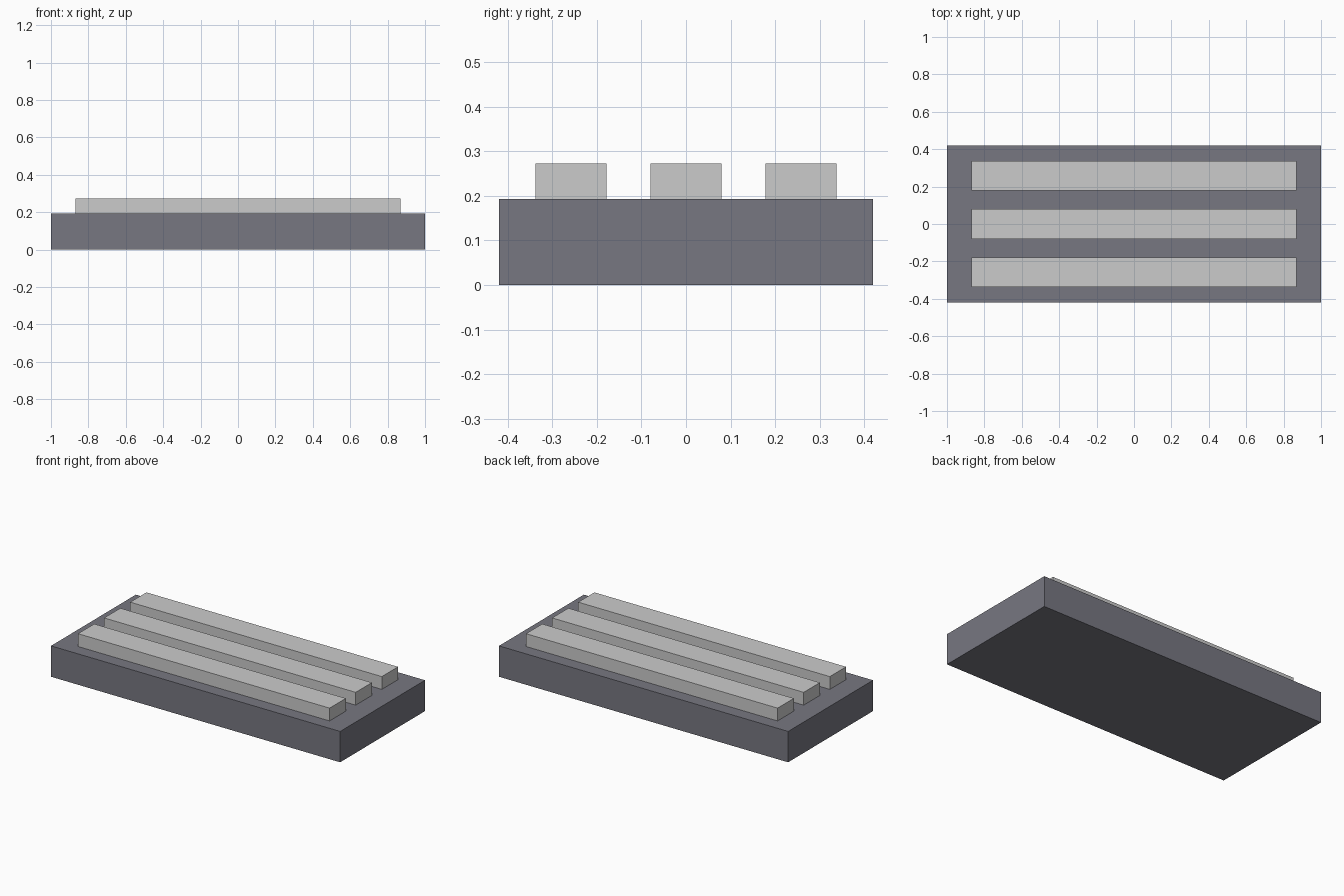
import bpy

if "Cube" in bpy.data.objects:
    bpy.data.objects.remove(bpy.data.objects["Cube"])

BASE_TOP = 0.193
STRIP_TOP = 0.273


def material(name, color):
    mat = bpy.data.materials.new(name)
    mat.diffuse_color = (*color, 1)
    mat.use_nodes = True
    mat.node_tree.nodes["Principled BSDF"].inputs["Base Color"].default_value = mat.diffuse_color
    return mat


def box(name, size, center, mat):
    bpy.ops.mesh.primitive_cube_add(size=1, location=center)
    obj = bpy.context.object
    obj.name = name
    obj.scale = size
    bpy.ops.object.transform_apply(location=False, rotation=False, scale=True)
    obj.data.materials.append(mat)
    return obj


dark = material("dark_grey", (0.185, 0.185, 0.22))
light = material("light_grey", (0.81, 0.81, 0.82))

# Dark slab
box("base_slab", (2.0, 0.838, BASE_TOP), (0, 0, BASE_TOP / 2), dark)

# Three raised strips resting on the slab
for label, y in (("front", -0.258), ("middle", 0.0), ("back", 0.258)):
    box(label + "_strip", (1.74, 0.16, STRIP_TOP - BASE_TOP),
        (0, y, (STRIP_TOP + BASE_TOP) / 2), light)
